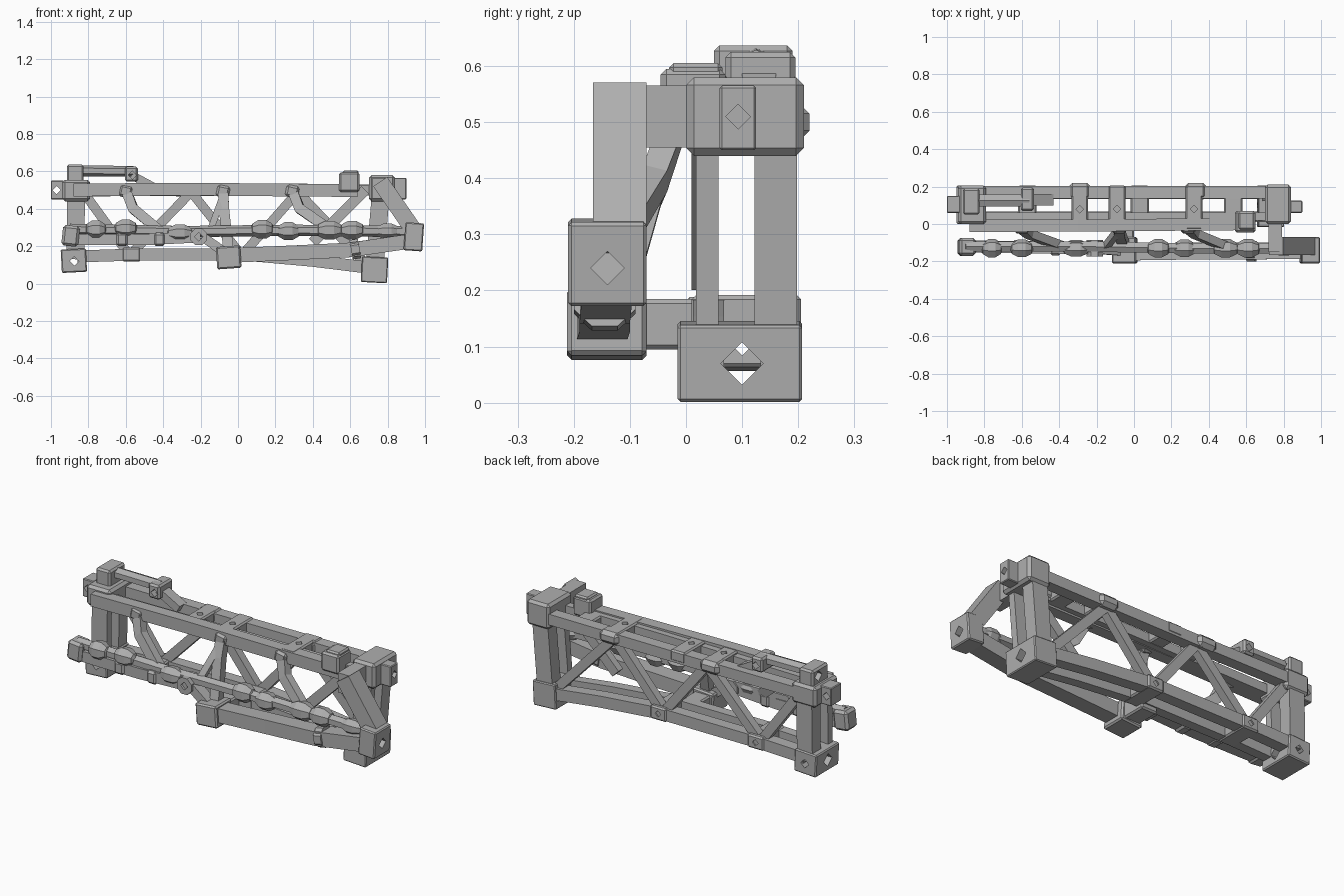
import bpy, bmesh, math
from mathutils import Vector, Matrix

cube = bpy.data.objects.get("Cube")
if cube:
    bpy.data.objects.remove(cube)

steel = bpy.data.materials.new("plain grey")
steel.use_nodes = True
GREY = (0.43, 0.43, 0.43, 1)
steel.diffuse_color = GREY
steel.node_tree.nodes["Principled BSDF"].inputs["Base Color"].default_value = GREY


def finish(name, bm):
    mesh = bpy.data.meshes.new(name)
    bmesh.ops.recalc_face_normals(bm, faces=bm.faces)
    bm.to_mesh(mesh)
    bm.free()
    mesh.materials.append(steel)
    obj = bpy.data.objects.new(name, mesh)
    bpy.context.scene.collection.objects.link(obj)
    return obj


def box(name, x, y, z, bevel=0.012, tilt=0):
    """Chamfered block spanning the given ranges, tilted about y."""
    bm = bmesh.new()
    bmesh.ops.create_cube(bm, size=1)
    size = Vector((x[1] - x[0], y[1] - y[0], z[1] - z[0]))
    mid = Vector((x[0] + x[1], y[0] + y[1], z[0] + z[1])) / 2
    bmesh.ops.scale(bm, vec=size, verts=bm.verts)
    bmesh.ops.bevel(bm, geom=bm.edges[:], offset=bevel, segments=1, affect='EDGES')
    bm.transform(Matrix.Translation(mid) @ Matrix.Rotation(math.radians(tilt), 4, 'Y'))
    return finish(name, bm)


def beam(name, path, width, height, sides=4):
    """Bar along a path; width runs across the path, height is the other side."""
    bm = bmesh.new()
    pts = [Vector(p) for p in path]
    turn = math.pi / sides
    grow = 0.5 / math.cos(turn)
    rings = []
    for i, p in enumerate(pts):
        along = (pts[min(i + 1, len(pts) - 1)] - pts[max(i - 1, 0)]).normalized()
        ref = Vector((0, 1, 0)) if abs(along.y) < 0.8 else Vector((1, 0, 0))
        up = along.cross(ref).normalized()
        side = up.cross(along)
        ring = []
        for k in range(sides):
            a = 2 * math.pi * k / sides + turn
            ring.append(bm.verts.new(p + side * math.cos(a) * width * grow
                                     + up * math.sin(a) * height * grow))
        rings.append(ring)
    for a, b in zip(rings, rings[1:]):
        for k in range(sides):
            n = (k + 1) % sides
            bm.faces.new((a[k], a[n], b[n], b[k]))
    bm.faces.new(rings[0])
    bm.faces.new(rings[-1])
    return finish(name, bm)


def knuckle(name, centre, length, radius):
    """Faceted bulge threaded on a rod along x."""
    bm = bmesh.new()
    bmesh.ops.create_uvsphere(bm, u_segments=7, v_segments=5, radius=1)
    bm.transform(Matrix.Translation(centre)
                 @ Matrix.Diagonal((length / 2, radius, radius, 1))
                 @ Matrix.Rotation(math.pi / 2, 4, 'Y'))
    return finish(name, bm)


def drill(obj, centre, axis, radius, depth):
    """Diamond-shaped hole through a block."""
    bm = bmesh.new()
    bmesh.ops.create_cone(bm, cap_ends=True, segments=4, radius1=radius,
                          radius2=radius, depth=depth)
    rot = Vector((0, 0, 1)).rotation_difference(Vector(axis)).to_matrix().to_4x4()
    bm.transform(Matrix.Translation(centre) @ rot)
    cutter = finish(obj.name + "_cutter", bm)
    cutter.hide_render = True
    cutter.hide_set(True)
    mod = obj.modifiers.new("hole", 'BOOLEAN')
    mod.object = cutter
    mod.solver = 'EXACT'


X, Y = (1, 0, 0), (0, 1, 0)

# Corner blocks of the rear truss
box("upper_left_corner", (0.70, 0.84), (0, 0.21), (0.44, 0.58), 0.014)
box("upper_right_corner", (-0.94, -0.79), (0, 0.205), (0.44, 0.555), 0.014)
low_l = box("lower_left_corner", (0.66, 0.80), (-0.015, 0.207), (0.005, 0.142), 0.005, 3)
drill(low_l, (0.73, 0.1, 0.07), X, 0.038, 0.4)
low_r = box("lower_right_corner", (-0.945, -0.81), (0, 0.205), (0.06, 0.185), 0.006, -3)
drill(low_r, (-0.875, 0.1, 0.12), X, 0.036, 0.4)
drill(low_r, (-0.875, 0.1, 0.12), Y, 0.025, 0.6)

# End stubs
stub = box("left_stub", (0.83, 0.90), (0.06, 0.125), (0.45, 0.565), 0.004)
drill(stub, (0.9, 0.093, 0.51), X, 0.022, 0.06)
stub = box("right_stub", (-1.0, -0.93), (0.06, 0.15), (0.45, 0.55), 0.004)
drill(stub, (-0.97, 0.1, 0.5), Y, 0.022, 0.4)

# End posts, paired front and back
for side, top, bottom in (("left", (0.765, 0.5), (0.73, 0.09)),
                          ("right", (-0.865, 0.5), (-0.87, 0.13))):
    for tag, y, w in (("front", 0.038, 0.04), ("back", 0.16, 0.075)):
        beam(side + "_post_" + tag, [(top[0], y, top[1]), (bottom[0], y, bottom[1])], w, 0.095)

# Long chords
beam("top_chord_front", [(-0.88, -0.01, 0.5), (-0.3, -0.008, 0.505), (0.64, 0.0, 0.497)], 0.065, 0.068)
beam("top_chord_inner", [(-0.86, 0.042, 0.49), (0.1, 0.04, 0.5), (0.72, 0.04, 0.5)], 0.042, 0.05)
beam("top_chord_back", [(-0.86, 0.17, 0.5), (-0.2, 0.17, 0.497), (0.72, 0.17, 0.5)], 0.065, 0.06)
for tag, y, w in (("front", 0.04, 0.055), ("back", 0.165, 0.065)):
    beam("bottom_chord_" + tag, [(-0.86, y, 0.145), (-0.55, y, 0.155), (0.03, y, 0.155),
                                 (0.4, y, 0.122), (0.7, y, 0.085)], w, 0.064)

# Cross plates between the chords
for i, x in enumerate((-0.29, -0.09, 0.32)):
    plate = box("top_cross_plate_%d" % i, (x - 0.045, x + 0.045), (-0.03, 0.205), (0.475, 0.535), 0.008)
    drill(plate, (x, 0.08, 0.535), (0, 0, 1), 0.02, 0.04)
box("top_end_plate", (0.48, 0.58), (0, 0.2), (0.475, 0.525), 0.008)
for i, (x, z) in enumerate(((-0.57, 0.155), (0.03, 0.155))):
    plate = box("bottom_cross_plate_%d" % i, (x - 0.05, x + 0.05), (0.01, 0.205), (z - 0.037, z + 0.037), 0.008)
    drill(plate, (x, 0.205, z), Y, 0.018, 0.04)

# Rear zigzag bracing with gussets
zigzag = [(-0.82, 0.48), (-0.58, 0.15), (-0.25, 0.49), (0.02, 0.15), (0.32, 0.49), (0.68, 0.11)]
for i, (a, b) in enumerate(zip(zigzag, zigzag[1:])):
    beam("rear_brace_%d" % i, [(a[0], 0.16, a[1]), (b[0], 0.16, b[1])], 0.045, 0.05)
for i, x in enumerate((-0.29, 0.33)):
    box("rear_gusset_%d" % i, (x - 0.06, x + 0.06), (0.13, 0.22), (0.465, 0.535), 0.02)
beam("inner_brace", [(0.40, 0.03, 0.22), (0.68, 0.03, 0.5)], 0.04, 0.055)

# Upper rail on the roof
block = box("roof_block_right", (-0.915, -0.825), (0.05, 0.19), (0.53, 0.637), 0.01)
drill(block, (-0.87, 0.14, 0.595), X, 0.03, 0.3)
beam("roof_rail", [(-0.86, 0.125, 0.603), (-0.56, 0.125, 0.6)], 0.065, 0.05, 6)
block = box("roof_block_middle", (-0.605, -0.535), (0.07, 0.195), (0.545, 0.625), 0.01)
drill(block, (-0.565, 0.13, 0.58), Y, 0.022, 0.4)
beam("roof_rail_strut", [(-0.57, 0.13, 0.58), (-0.44, 0.13, 0.51)], 0.06, 0.045)
box("roof_block_left", (0.54, 0.65), (-0.045, 0.07), (0.49, 0.595), 0.01)
box("roof_block_cap", (0.56, 0.645), (-0.03, 0.065), (0.55, 0.605), 0.008)

# Left outrigger holding the front assembly
beam("outrigger_arm", [(0.755, 0.03, 0.51), (0.755, -0.15, 0.51)], 0.07, 0.11)
beam("outrigger_brace", [(0.76, -0.118, 0.545), (0.95, -0.118, 0.27)], 0.095, 0.09)
node = box("front_left_node", (0.89, 0.99), (-0.21, -0.07), (0.175, 0.325), 0.006, 4)
drill(node, (0.98, -0.14, 0.24), X, 0.03, 0.1)

# Front middle block tied back to the truss
box("front_middle_block", (-0.115, 0.015), (-0.212, -0.07), (0.08, 0.2), 0.008, -4)
box("middle_tie", (-0.1, 0), (-0.1, 0.06), (0.095, 0.185), 0.008)

# Front lower beam with collar
beam("front_lower_beam", [(-0.05, -0.15, 0.15), (0.3, -0.145, 0.165), (0.6, -0.145, 0.18),
                          (0.95, -0.14, 0.23)], 0.09, 0.078)
beam("beam_collar", [(0.605, -0.145, 0.18), (0.65, -0.145, 0.188)], 0.11, 0.105, 8)

# Front upper rod with knuckles
beam("front_upper_rod", [(-0.9, -0.12, 0.29), (-0.3, -0.12, 0.278), (0.3, -0.13, 0.285),
                         (0.93, -0.13, 0.278)], 0.055, 0.052, 6)
for i, (x, z, l, r) in enumerate(((-0.76, 0.288, 0.12, 0.054), (-0.6, 0.295, 0.13, 0.052),
                                  (-0.31, 0.27, 0.15, 0.05), (0.13, 0.29, 0.13, 0.054),
                                  (0.27, 0.28, 0.13, 0.052), (0.49, 0.285, 0.15, 0.054),
                                  (0.61, 0.285, 0.14, 0.054), (0.8, 0.28, 0.14, 0.044))):
    knuckle("rod_knuckle_%d" % i, (x, -0.132, z), l, r)

# Front lower rod on the right half, ending in a ring joint
box("front_right_block", (-0.94, -0.85), (-0.17, -0.075), (0.2, 0.31), 0.014, 6)
beam("front_lower_rod", [(-0.92, -0.12, 0.235), (-0.5, -0.125, 0.235), (-0.2, -0.13, 0.25)], 0.065, 0.06)
for i, x in enumerate((-0.62, -0.42)):
    box("rod_clamp_%d" % i, (x - 0.03, x + 0.03), (-0.168, -0.085), (0.2, 0.272), 0.012)
joint = beam("ring_joint", [(-0.21, -0.175, 0.25), (-0.21, -0.085, 0.25)], 0.09, 0.09, 8)
drill(joint, (-0.21, -0.13, 0.25), Y, 0.022, 0.3)
beam("joint_drop", [(-0.19, -0.13, 0.25), (-0.06, -0.14, 0.16)], 0.06, 0.05)

# Braces from the top chord out to the front rods, as top, elbow and foot
braces = [((-0.6, 0.5), (-0.56, 0.4), (-0.38, 0.25)), ((-0.08, 0.5), (-0.075, 0.4), (-0.05, 0.17)),
          ((0.29, 0.5), (0.33, 0.4), (0.49, 0.29))]
for i, (a, m, b) in enumerate(braces):
    beam("front_brace_%d" % i, [(a[0], -0.02, a[1]), (m[0], -0.055, m[1]), (b[0], -0.12, b[1])], 0.045, 0.055)
    box("brace_head_%d" % i, (a[0] - 0.035, a[0] + 0.035), (-0.05, 0.01), (0.46, 0.525), 0.012, 12)
beam("middle_side_brace", [(-0.08, -0.03, 0.47), (-0.15, -0.12, 0.28)], 0.035, 0.035)
